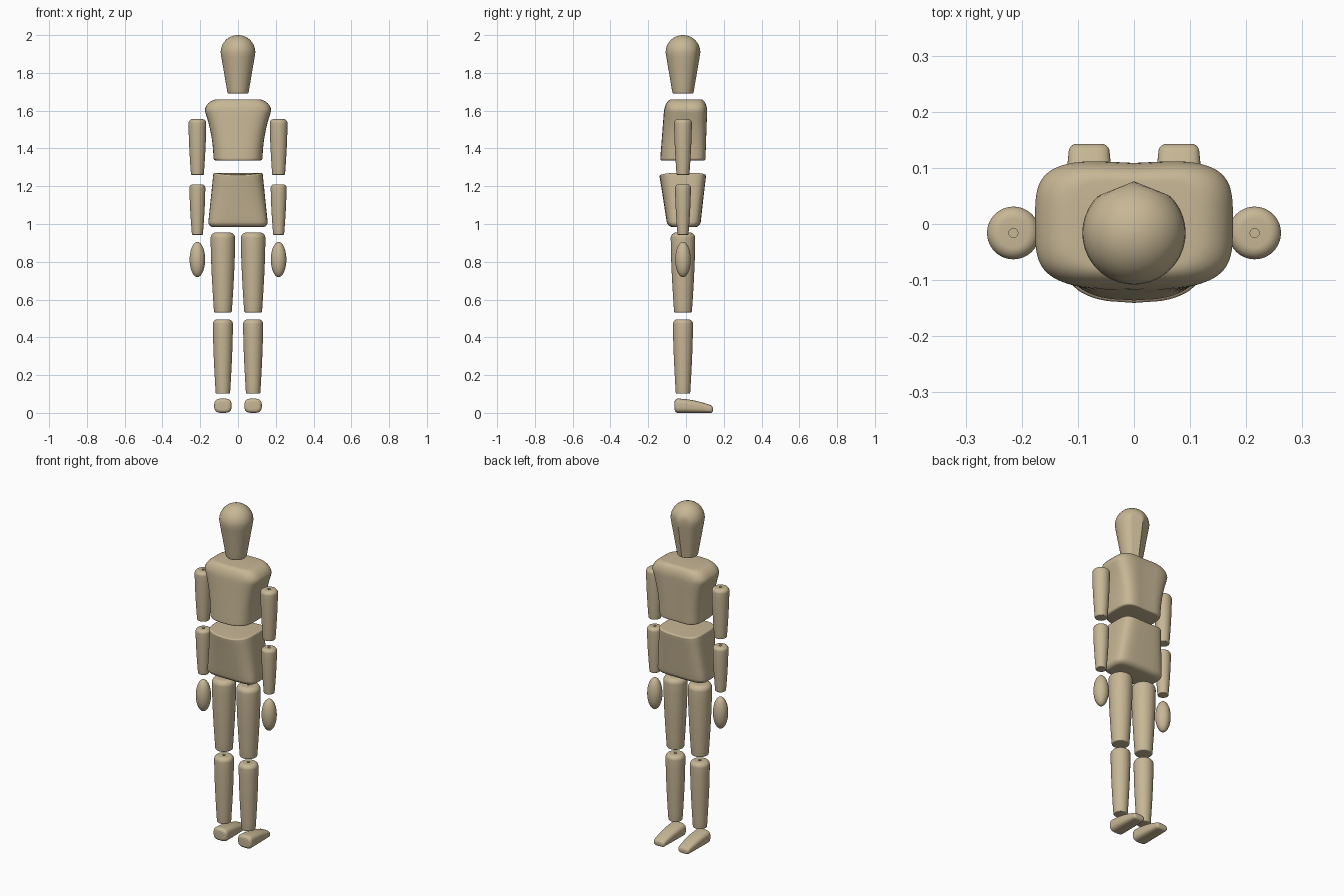
import bpy, bmesh, math

cube = bpy.data.objects.get("Cube")
if cube:
    bpy.data.objects.remove(cube, do_unlink=True)

wood = bpy.data.materials.new("pale wood")
wood.use_nodes = True
color = (0.57, 0.47, 0.3, 1)
wood.diffuse_color = color
wood.node_tree.nodes["Principled BSDF"].inputs["Base Color"].default_value = color

AXIS_Y = -0.016  # depth of the axis shared by head, arms and legs
SIDES = 64
ROUND_STEPS = 8


def finish(name, bm):
    """Turn the bmesh into a smooth, coloured object."""
    bmesh.ops.recalc_face_normals(bm, faces=bm.faces)
    mesh = bpy.data.meshes.new(name)
    bm.to_mesh(mesh)
    bm.free()
    mesh.materials.append(wood)
    part = bpy.data.objects.new(name, mesh)
    bpy.context.collection.objects.link(part)
    bpy.ops.object.select_all(action="DESELECT")
    part.select_set(True)
    bpy.context.view_layer.objects.active = part
    bpy.ops.object.shade_smooth_by_angle(angle=math.radians(40))


def signed_power(value, power):
    return math.copysign(abs(value) ** power, value)


def round_stations(start, end, soft_start, soft_end):
    """Positions along the part, each with the inset that rounds its ends."""
    angles = [math.pi / 2 * i / ROUND_STEPS for i in range(ROUND_STEPS + 1)]
    first = [(start + soft_start * (1 - math.cos(a)), soft_start * (1 - math.sin(a)))
             for a in angles]
    last = [(end - soft_end * (1 - math.cos(a)), soft_end * (1 - math.sin(a)))
            for a in reversed(angles)]
    low, high = first[-1][0], last[0][0]
    middle = [(low + (high - low) * i / ROUND_STEPS, 0) for i in range(1, ROUND_STEPS)]
    return first + middle + last


def loft(name, start, end, outline, soft_start, soft_end, squareness=2,
         depth_soft=1, center_x=0, along_y=False, shape=None, peg_hole=0):
    """Skin superellipses; outline(k) gives half width, low and high side."""
    sections = []
    for t, inset in round_stations(start, end, soft_start, soft_end):
        half, low, high = outline((t - start) / (end - start))
        trim = inset * depth_soft
        sections.append((t, half - inset, (low + high) / 2, (high - low) / 2 - trim))
    if peg_hole:
        for t in (end, end - peg_hole * 2):
            sections.append((t, peg_hole, AXIS_Y, peg_hole))

    bm = bmesh.new()
    loops = []
    for t, half, middle, reach in sections:
        loop = []
        for i in range(SIDES):
            a = math.tau * i / SIDES
            x = half * signed_power(math.cos(a), 2 / squareness)
            w = middle + reach * signed_power(math.sin(a), 2 / squareness)
            y, z = (t, w) if along_y else (w, t)
            if shape:
                y, z = shape(x, y, z)
            loop.append(bm.verts.new((center_x + x, y, z)))
        loops.append(loop)
    for a, b in zip(loops, loops[1:]):
        for i in range(SIDES):
            bm.faces.new((a[i - 1], a[i], b[i], b[i - 1]))
    bm.faces.new(loops[0])
    bm.faces.new(loops[-1])
    finish(name, bm)


def circle(radius):
    return radius, AXIS_Y - radius, AXIS_Y + radius


def limb(name, x, bottom, top, thin, thick):
    """Tapered round limb with a soft top and a peg hole."""
    def outline(k):
        return circle(thin + (thick - thin) * math.sin(k * math.pi / 2))

    loft(name, bottom, top, outline, thin / 8, thick * 0.45, center_x=x, peg_hole=0.008)


# Head: tapered jaw under a half ball, with a faint ridge down the face
HEAD_BOTTOM, HEAD_TOP, BALL = 1.69, 2, 0.092


def head_radius(k):
    return min(BALL, 0.055 + 0.053 * k)


def face_ridge(x, y, z):
    k = (z - HEAD_BOTTOM) / (HEAD_TOP - HEAD_BOTTOM)
    return min(y, AXIS_Y + head_radius(k) - 0.4 * abs(x)), z


loft("head", HEAD_BOTTOM, HEAD_TOP, lambda k: circle(head_radius(k)),
     0.008, BALL - 0.001, shape=face_ridge)


# Chest: broad rounded shoulders, narrow waist, bowed rear and dipped front
def chest_outline(k):
    return min(0.178, 0.13 + 0.07 * k * k), 0.025 * k - 0.137, 0.106 + 0.01 * k


def chest_bow(x, y, z):
    if y < 0:
        return y + 4 * x * x * (1.66 - z), z
    return y - 0.005 * math.exp(-(x / 0.06) ** 2), z


loft("chest", 1.337, 1.66, chest_outline, 0.012, 0.07, squareness=4,
     depth_soft=0.5, shape=chest_bow)


# Pelvis: wide hips, bowed rear, and a top that dips in the middle
def pelvis_outline(k):
    return 0.16 - 0.03 * k, -0.098 - 0.044 * k, 0.075 + 0.032 * k


def pelvis_bow(x, y, z):
    k = (z - 0.983) / 0.287
    if y < 0:
        y += 1.4 * x * x * k
    return y, z + (0.7 * x * x - 0.01) * k ** 6


loft("pelvis", 0.983, 1.27, pelvis_outline, 0.03, 0.01, squareness=4.5, shape=pelvis_bow)


# Foot: tall heel sloping down to a low, narrower toe
def foot_outline(k):
    return 0.046 - 0.011 * k * k, 0, 0.076 - 0.04 * k * k


for side, sign in (("left", 1), ("right", -1)):
    arm, leg = 0.215 * sign, 0.08 * sign
    limb(side + "_upper_arm", arm, 1.26, 1.555, 0.034, 0.047)
    limb(side + "_forearm", arm, 0.943, 1.21, 0.029, 0.042)
    limb(side + "_thigh", leg, 0.532, 0.955, 0.047, 0.065)
    limb(side + "_shin", leg, 0.102, 0.495, 0.038, 0.053)
    loft(side + "_foot", -0.06, 0.143, foot_outline, 0.018, 0.013, squareness=3,
         center_x=leg, along_y=True)

    # Hand: long rounded bead
    bead = bmesh.new()
    bmesh.ops.create_uvsphere(bead, u_segments=32, v_segments=20, radius=1)
    bmesh.ops.scale(bead, vec=(0.041, 0.041, 0.093), verts=bead.verts)
    bmesh.ops.translate(bead, vec=(arm, AXIS_Y, 0.812), verts=bead.verts)
    finish(side + "_hand", bead)
